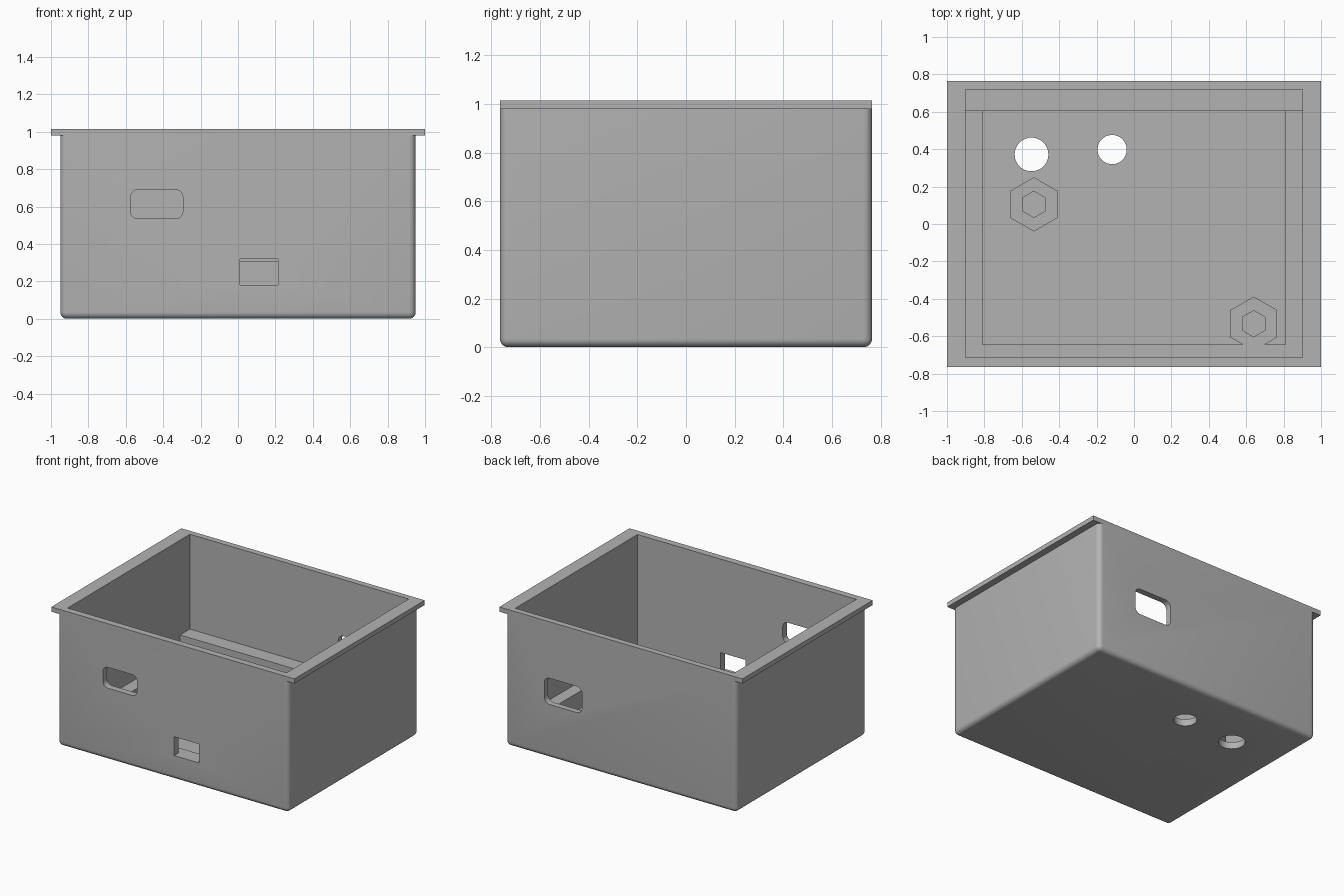
import bpy, bmesh, math
from mathutils import Matrix, Vector

if "Cube" in bpy.data.objects:
    bpy.data.objects.remove(bpy.data.objects["Cube"], do_unlink=True)

grey = bpy.data.materials.new("plain grey")
grey.use_nodes = True
COLOUR = (0.45, 0.45, 0.45, 1)
grey.diffuse_color = COLOUR
grey.node_tree.nodes["Principled BSDF"].inputs["Base Color"].default_value = COLOUR


def add_object(name, bm):
    mesh = bpy.data.meshes.new(name)
    bmesh.ops.recalc_face_normals(bm, faces=bm.faces)
    bm.to_mesh(mesh)
    bm.free()
    mesh.materials.append(grey)
    obj = bpy.data.objects.new(name, mesh)
    bpy.context.collection.objects.link(obj)
    return obj


def box(name, x, y, z, radius=0, rounded=None, segments=6):
    """Box between the given ranges; edges chosen by rounded(edge) get a fillet."""
    bm = bmesh.new()
    bmesh.ops.create_cube(bm, size=1)
    for v in bm.verts:
        v.co = Vector([lo + (hi - lo) * (c + 0.5) for c, (lo, hi) in zip(v.co, (x, y, z))])
    if radius:
        edges = [e for e in bm.edges if rounded(e)]
        bmesh.ops.bevel(bm, geom=edges, offset=radius, segments=segments,
                        profile=0.5, affect='EDGES')
    return add_object(name, bm)


def prism(name, sides, radius, centre, z):
    """Upright prism with a corner pointing to the back."""
    bm = bmesh.new()
    bmesh.ops.create_cone(bm, cap_ends=True, segments=sides, radius1=radius, radius2=radius,
                          depth=z[1] - z[0])
    if sides == 6:
        angle = max(math.atan2(v.co.y, v.co.x) for v in bm.verts)
        bmesh.ops.rotate(bm, verts=bm.verts, matrix=Matrix.Rotation(math.pi / 2 - angle, 3, 'Z'))
    bmesh.ops.translate(bm, verts=bm.verts, vec=(*centre, sum(z) / 2))
    return add_object(name, bm)


def combine(target, tool, operation='DIFFERENCE'):
    mod = target.modifiers.new(tool.name, 'BOOLEAN')
    mod.operation, mod.solver, mod.object = operation, 'EXACT', tool
    bpy.context.view_layer.objects.active = target
    bpy.ops.object.modifier_apply(modifier=mod.name)
    bpy.data.objects.remove(tool, do_unlink=True)


def along(axis):
    return lambda e: abs((e.verts[0].co - e.verts[1].co).normalized()[axis]) > 0.9


def shell_edge(e):
    # Upright corners and the bottom outline
    return along(2)(e) or all(v.co.z < 0.01 for v in e.verts)


# Outer shell with a flat rim on top
FLOOR, LEDGE, SHELF, TOP, OVER = 0.05, 0.18, 0.31, 1.015, 1.2
case = box("open_case", (-0.95, 0.95), (-0.765, 0.765), (0, 1), 0.035, shell_edge)
combine(case, box("rim", (-1, 1), (-0.765, 0.765), (0.98, TOP)), 'UNION')

# Stepped interior: main well, surrounding ledge and higher back shelf
combine(case, box("well", (-0.81, 0.81), (-0.645, 0.605), (FLOOR, OVER)))
combine(case, box("ledge_space", (-0.9, 0.9), (-0.715, 0.605), (LEDGE, OVER)))
combine(case, box("shelf_space", (-0.9, 0.9), (0.3, 0.72), (SHELF, OVER)))

# Hexagonal standoffs with hexagonal sockets
for centre in ((-0.535, 0.105), (0.64, -0.533)):
    combine(case, prism("standoff", 6, 0.145, centre, (0.03, LEDGE)), 'UNION')
    combine(case, prism("socket", 6, 0.07, centre, (FLOOR, 0.4)))

# Round holes through the floor
for centre, radius in (((-0.548, 0.372), 0.09), ((-0.117, 0.398), 0.078)):
    combine(case, prism("floor_hole", 48, radius, centre, (-0.1, 0.15)))

# Wall openings: two rounded windows and a square-cornered port
combine(case, box("front_window", (-0.575, -0.295), (-0.9, -0.6), (0.535, 0.69), 0.04, along(1)))
combine(case, box("back_window", (0.32, 0.63), (0.65, 0.9), (0.4, 0.595), 0.045, along(1)))
combine(case, box("front_port", (0.01, 0.215), (-0.9, -0.6), (LEDGE, 0.32)))

# Smooth fillets, crisp edges
bpy.ops.object.select_all(action='DESELECT')
case.select_set(True)
bpy.context.view_layer.objects.active = case
bpy.ops.object.shade_smooth_by_angle(angle=math.radians(30))
